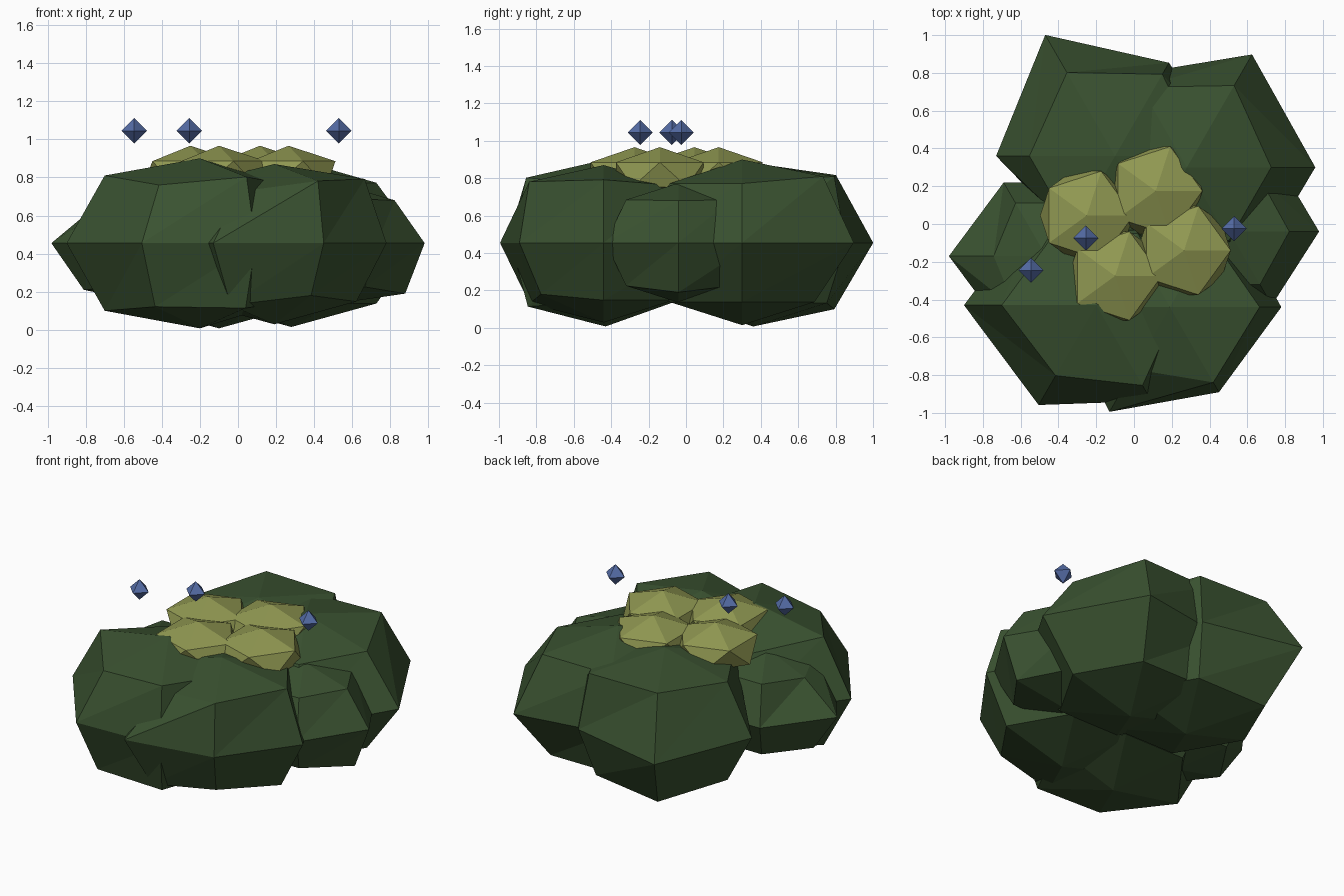
import bpy, bmesh
from math import sin, cos, radians

cube = bpy.data.objects.get("Cube")
if cube:
    bpy.data.objects.remove(cube, do_unlink=True)

ANGLES = range(0, 360, 60)
SQUASH = 0.71      # leaf clumps are flattened vertically
MIDDLE = 0.455     # height of the widest ring of every clump


def material(name, rgb):
    mat = bpy.data.materials.new(name)
    mat.use_nodes = True
    colour = (*rgb, 1)
    mat.diffuse_color = colour
    bsdf = mat.node_tree.nodes["Principled BSDF"]
    bsdf.inputs["Base Color"].default_value = colour
    bsdf.inputs["Roughness"].default_value = 0.9
    return mat


def finish(name, bm, mat, location):
    bmesh.ops.recalc_face_normals(bm, faces=bm.faces)
    mesh = bpy.data.meshes.new(name)
    bm.to_mesh(mesh)
    bm.free()
    mesh.materials.append(mat)
    obj = bpy.data.objects.new(name, mesh)
    obj.location = location
    bpy.context.collection.objects.link(obj)
    return obj


def clump(name, x, y, size, middle, upper={}, lower={}, top=None, bottom=None):
    """Six-sided faceted ball; dictionaries give uneven radii by angle."""
    bm = bmesh.new()

    def ring(radii, default, side):
        verts = []
        for a in ANGLES:
            r = radii.get(a, default)
            verts.append(bm.verts.new((r * cos(radians(a)), r * sin(radians(a)),
                                       side * r * SQUASH)))
        return verts

    high = ring(upper, size * 0.72, 1)
    mid = ring(middle, size, 0)
    low = ring(lower, size * 0.72, -1)
    crown = bm.verts.new((0, 0, (top or size) * SQUASH))
    base = bm.verts.new((0, 0, -(bottom or size) * SQUASH))
    for i in range(len(mid)):
        j = (i + 1) % len(mid)
        bm.faces.new((high[i], high[j], crown))
        bm.faces.new((low[j], low[i], base))
        for under, over in ((mid, high), (low, mid)):
            bm.faces.new((under[i], under[j], over[j]))
            bm.faces.new((under[i], over[j], over[i]))
    return finish(name, bm, leaf, (x, y, MIDDLE))


leaf = material("dark leaf green", (0.042, 0.084, 0.03))
tuft = material("olive yellow", (0.28, 0.315, 0.084))
berry = material("berry blue", (0.09, 0.15, 0.38))

# Large leaf clumps
clump("front_right_clump", -0.2, -0.43, 0.61,
      {180: 0.7, 240: 0.61, 300: 0.585},
      {180: 0.5, 240: 0.43, 300: 0.49},
      {180: 0.5, 240: 0.47, 300: 0.48}, top=0.627, bottom=0.63)
clump("front_left_clump", 0.19, -0.44, 0.6,
      {0: 0.59, 240: 0.64, 300: 0.52},
      {0: 0.475, 240: 0.38, 300: 0.46},
      {240: 0.458, 300: 0.387}, top=0.585)
clump("back_left_clump", 0.28, 0.3, 0.62,
      {0: 0.68, 60: 0.69, 120: 0.57, 300: 0.67},
      {60: 0.5, 120: 0.49}, top=0.627)
clump("back_right_clump", -0.1, 0.36, 0.63,
      {60: 0.57, 120: 0.74, 240: 0.47},
      {60: 0.5, 120: 0.51}, {120: 0.5}, top=0.6)

# Small side clumps
clump("left_clump", 0.505, -0.04, 0.45, {0: 0.475, 60: 0.468},
      {0: 0.317}, {0: 0.373})
clump("right_clump", -0.465, -0.17, 0.45, {180: 0.515},
      {180: 0.278}, {180: 0.345})

# Pale tufts on the crown: squashed twenty-sided balls
for n, (x, y) in enumerate([(-0.25, 0.045), (0.115, 0.175),
                            (0.265, -0.14), (-0.1, -0.275)], 1):
    bm = bmesh.new()
    bmesh.ops.create_icosphere(bm, subdivisions=1, radius=0.276)
    bmesh.ops.scale(bm, vec=(1, 1, 0.53), verts=bm.verts)
    finish(f"pale_tuft_{n}", bm, tuft, (x, y, 0.82))

# Floating berries: eight-sided diamonds
for n, (x, y) in enumerate([(-0.545, -0.245), (-0.255, -0.075),
                            (0.53, -0.025)], 1):
    bm = bmesh.new()
    bmesh.ops.create_uvsphere(bm, u_segments=4, v_segments=2, radius=0.067)
    finish(f"berry_{n}", bm, berry, (x, y, 1.045))
